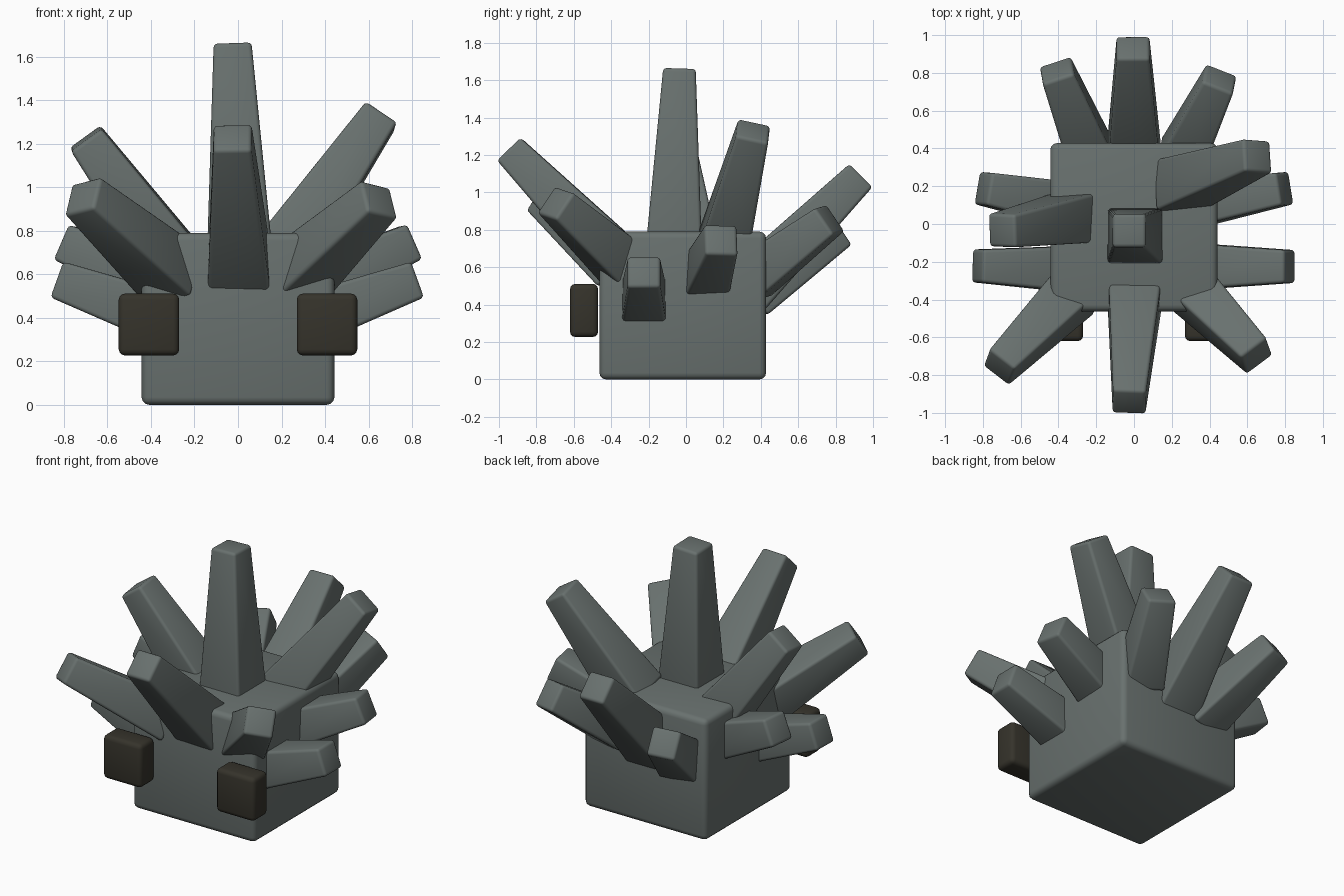
import bpy, bmesh, math
from mathutils import Vector, Matrix

if "Cube" in bpy.data.objects:
    bpy.data.objects.remove(bpy.data.objects["Cube"])


def material(name, rgb):
    m = bpy.data.materials.new(name)
    m.diffuse_color = (*rgb, 1)
    m.use_nodes = True
    m.node_tree.nodes["Principled BSDF"].inputs["Base Color"].default_value = m.diffuse_color
    return m


STONE = material("grey_stone", (0.14, 0.165, 0.158))
DARK = material("dark_brown", (0.036, 0.033, 0.024))


def finish(name, bm, mat, bevel):
    bmesh.ops.bevel(bm, geom=bm.edges[:], offset=bevel, segments=3,
                    profile=0.5, affect='EDGES', clamp_overlap=True)
    me = bpy.data.meshes.new(name)
    bm.to_mesh(me)
    bm.free()
    me.materials.append(mat)
    ob = bpy.data.objects.new(name, me)
    bpy.context.collection.objects.link(ob)
    bpy.ops.object.select_all(action='DESELECT')
    ob.select_set(True)
    bpy.context.view_layer.objects.active = ob
    bpy.ops.object.shade_smooth_by_angle(angle=math.radians(40))
    return ob


def box(name, lo, hi, mat, bevel):
    bm = bmesh.new()
    bmesh.ops.create_cube(bm, size=1)
    lo, hi = Vector(lo), Vector(hi)
    for v in bm.verts:
        v.co = (lo + hi) / 2 + Vector(a * b for a, b in zip(v.co, hi - lo))
    return finish(name, bm, mat, bevel)


TIP, TAPER = 0.087, 0.0655   # half width at the tip, widening per unit length


def spike(name, face, base, tip):
    """Tapered square post, swung from the face normal to point base -> tip."""
    base, tip, face = Vector(base), Vector(tip), Vector(face)
    d = tip - base
    rot = face.rotation_difference(d) @ Vector((0, 0, 1)).rotation_difference(face)
    bm = bmesh.new()
    bmesh.ops.create_cube(bm, size=2)
    for v in bm.verts:
        top = v.co.z > 0
        w = TIP if top else TIP + TAPER * d.length
        v.co = Vector((v.co.x * w, v.co.y * w, 0 if top else -d.length))
    bm.transform(Matrix.Translation(tip) @ rot.to_matrix().to_4x4())
    return finish(name, bm, STONE, 0.018)


# Body block
box("body", (-0.443, -0.463, 0), (0.443, 0.428, 0.79), STONE, 0.035)

# Eyes
for side, s in (("left", -1), ("right", 1)):
    box(side + "_eye", (s * 0.409 - 0.139, -0.62, 0.227),
        (s * 0.409 + 0.139, -0.47, 0.511), DARK, 0.028)

# Spikes: face they grow from, base inside the body, tip centre
UP, FRONT, BACK, RIGHT, LEFT = (0, 0, 1), (0, -1, 0), (0, 1, 0), (1, 0, 0), (-1, 0, 0)
for name, face, base, tip in (
    ("top_spike", UP, (0.008, -0.065, 0.7), (-0.025, -0.035, 1.66)),
    ("top_right_spike", UP, (0.22, 0.196, 0.7), (0.655, 0.36, 1.33)),
    ("top_left_spike", UP, (-0.26, 0.045, 0.62), (-0.70, -0.035, 1.225)),
    ("front_spike", FRONT, (0.008, -0.3, 0.57), (-0.025, -0.945, 1.23)),
    ("front_right_spike", FRONT, (0.27, -0.31, 0.59), (0.65, -0.70, 0.945)),
    ("front_left_spike", FRONT, (-0.29, -0.33, 0.585), (-0.715, -0.76, 0.96)),
    ("right_front_spike", RIGHT, (0.3, -0.225, 0.385), (0.825, -0.225, 0.575)),
    ("right_rear_spike", RIGHT, (0.3, 0.1, 0.525), (0.80, 0.188, 0.747)),
    ("left_front_spike", LEFT, (-0.3, -0.24, 0.385), (-0.83, -0.222, 0.575)),
    ("left_rear_spike", LEFT, (-0.3, 0.095, 0.525), (-0.80, 0.188, 0.745)),
    ("back_spike", BACK, (0.0, 0.31, 0.465), (-0.005, 0.935, 1.09)),
    ("back_right_spike", BACK, (0.245, 0.34, 0.53), (0.455, 0.77, 0.855)),
    ("back_left_spike", BACK, (-0.215, 0.33, 0.44), (-0.41, 0.815, 0.785)),
):
    spike(name, face, base, tip)
